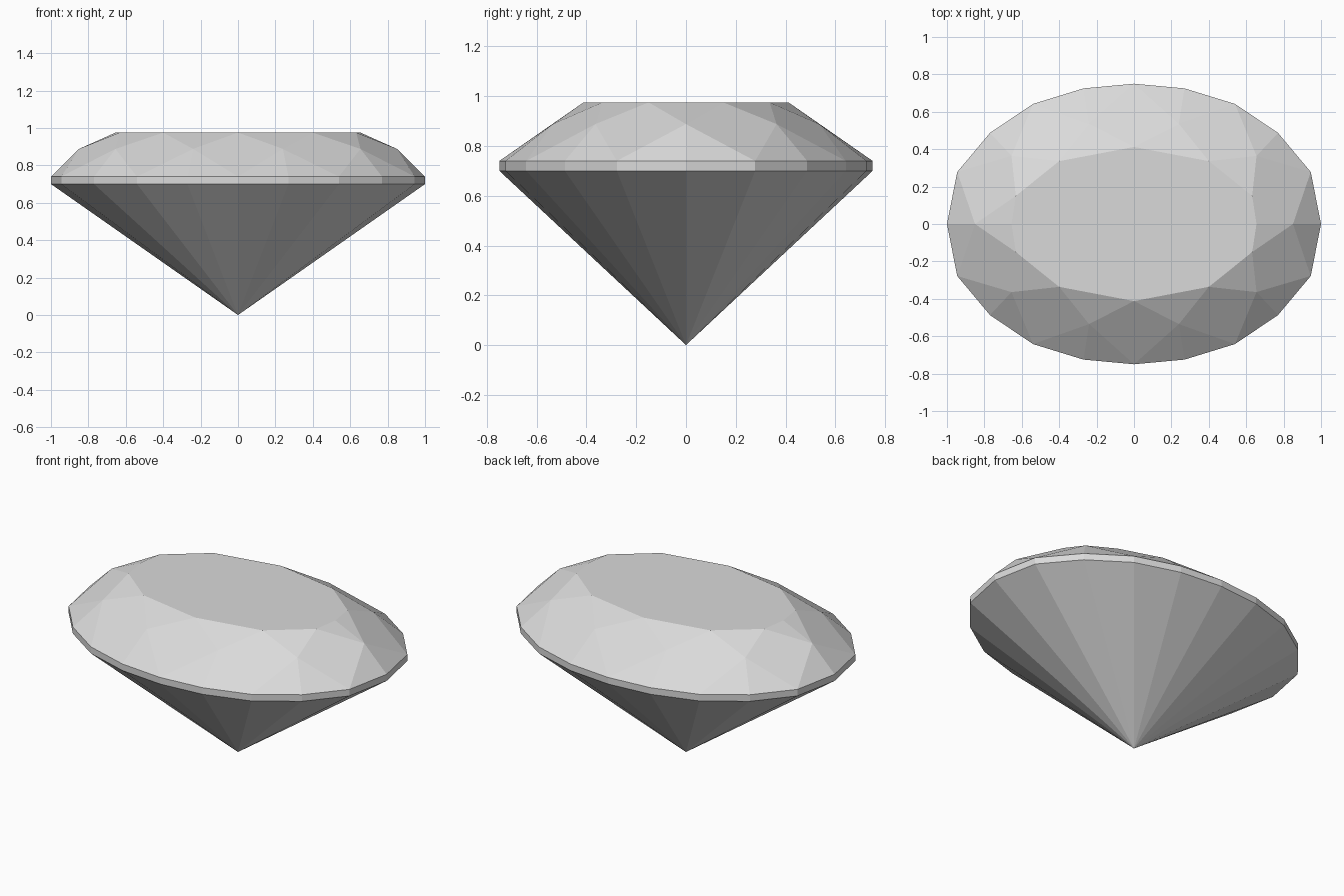
import bpy
import bmesh

cube = bpy.data.objects.get("Cube")
if cube:
    bpy.data.objects.remove(cube)

TOP, MID, GIRDLE_TOP, GIRDLE_LOW = 0.975, 0.888, 0.74, 0.70

stone = bpy.data.materials.new("pale_grey_stone")
stone.use_nodes = True
colour = (0.7, 0.7, 0.7, 1)
stone.diffuse_color = colour
stone.node_tree.nodes["Principled BSDF"].inputs["Base Color"].default_value = colour


def mirrored_ring(quarter):
    """Mirror a quarter outline (back to left) into a full closed ring."""
    ring = list(quarter)
    ring += [(x, -y) for x, y in reversed(quarter) if y]
    ring += [(-x, -y) for x, y in quarter if x]
    ring += [(-x, y) for x, y in reversed(quarter) if x and y]
    return ring


bm = bmesh.new()


def add_ring(points, z):
    return [bm.verts.new((x, y, z)) for x, y in points]


# Outlines of the girdle, the crown's middle corners and the flat table
outline = mirrored_ring([(0, 0.75), (0.27, 0.725), (0.54, 0.642),
                         (0.77, 0.487), (0.945, 0.278), (1, 0)])
girdle = add_ring(outline, GIRDLE_TOP)
lower = add_ring(outline, GIRDLE_LOW)
middle = add_ring(mirrored_ring([(0.24, 0.535), (0.655, 0.364), (0.85, 0)]), MID)
table = add_ring(mirrored_ring([(0, 0.412), (0.4, 0.336), (0.632, 0.15)]), TOP)
tip = bm.verts.new((0, 0, 0))

# Girdle band and pavilion facets
n = len(girdle)
for i in range(n):
    j = (i + 1) % n
    bm.faces.new((girdle[i], girdle[j], lower[j], lower[i]))
    bm.faces.new((lower[i], lower[j], tip))

# Crown: star facets, kites and paired girdle facets
half = n // 2
table_edge = []
for k in range(half):
    t, t_next, m = table[k], table[(k + 1) % half], middle[k]
    a, b, c = (girdle[(2 * k + s) % n] for s in range(3))
    table_edge.append(t)
    if abs(m.co.y) < 0.01:
        # The stars at both ends are split by an extra table corner
        end = bm.verts.new((0.655 if m.co.x > 0 else -0.655, 0, TOP))
        table_edge.append(end)
        bm.faces.new((t, end, m))
        bm.faces.new((end, t_next, m))
    else:
        bm.faces.new((t, t_next, m))
    bm.faces.new((t, m, a, middle[k - 1]))
    bm.faces.new((m, b, a))
    bm.faces.new((m, c, b))
bm.faces.new(table_edge)

bmesh.ops.recalc_face_normals(bm, faces=bm.faces[:])
mesh = bpy.data.meshes.new("oval_gemstone")
bm.to_mesh(mesh)
bm.free()
mesh.materials.append(stone)
gem = bpy.data.objects.new("oval_gemstone", mesh)
bpy.context.collection.objects.link(gem)
